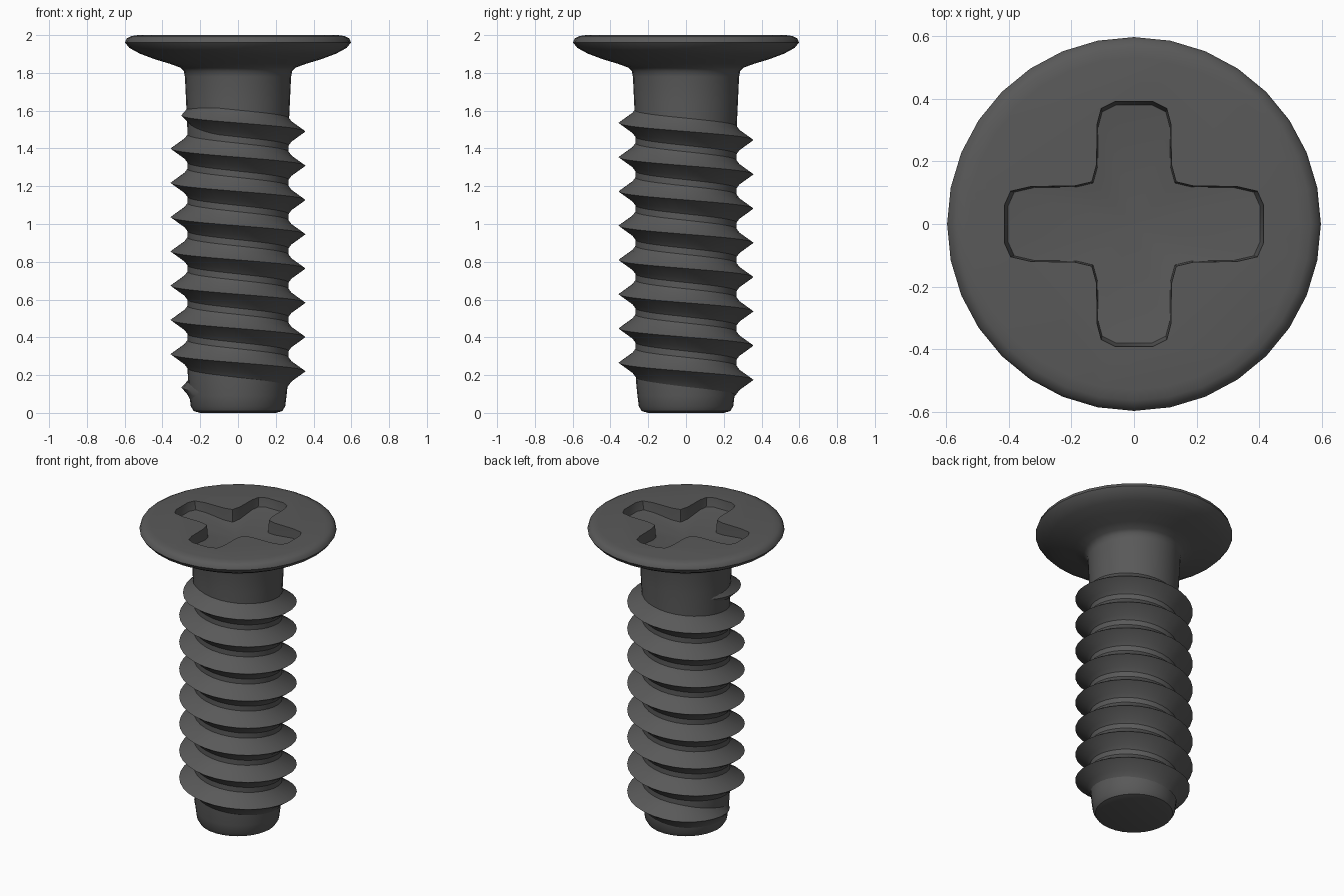
import bpy, bmesh
from math import pi, sin, cos, hypot

if "Cube" in bpy.data.objects:
    bpy.data.objects.remove(bpy.data.objects["Cube"])

N = 32  # sides around the screw
mat = bpy.data.materials.new("dark_steel")
mat.diffuse_color = (0.1, 0.1, 0.1, 1)
mat.use_nodes = True
mat.node_tree.nodes["Principled BSDF"].inputs["Base Color"].default_value = mat.diffuse_color


def make(name, bm):
    bmesh.ops.recalc_face_normals(bm, faces=bm.faces)
    me = bpy.data.meshes.new(name)
    bm.to_mesh(me)
    bm.free()
    me.materials.append(mat)
    ob = bpy.data.objects.new(name, me)
    bpy.context.collection.objects.link(ob)
    return ob


def activate(ob):
    bpy.ops.object.select_all(action='DESELECT')
    ob.select_set(True)
    bpy.context.view_layer.objects.active = ob


def bridge(bm, a, b, closed=True):
    for i in range(len(a) if closed else len(a) - 1):
        j = (i + 1) % len(a)
        bm.faces.new((a[i], a[j], b[j], b[i]))


# Shank and flat-topped head: one turned profile (radius, z)
profile = [(0.20, 0.0), (0.235, 0.01), (0.25, 0.035), (0.257, 0.09), (0.264, 0.16),
           (0.268, 0.25), (0.268, 1.5), (0.275, 1.65), (0.281, 1.78), (0.287, 1.81),
           (0.305, 1.828), (0.36, 1.848), (0.44, 1.872), (0.52, 1.902), (0.575, 1.932),
           (0.598, 1.96), (0.59, 1.982), (0.565, 1.995), (0.53, 2.0)]
bm = bmesh.new()
rings = [[bm.verts.new((r * cos(2 * pi * i / N), r * sin(2 * pi * i / N), z))
          for i in range(N)] for r, z in profile]
for a, b in zip(rings, rings[1:]):
    bridge(bm, a, b)
bm.faces.new(rings[0])
bm.faces.new(rings[-1])
body = make("head_and_shank", bm)

# Cross recess cutter: one quadrant mirrored, floor dipping to the centre
quad = [(0.415, 0.06), (0.395, 0.105), (0.33, 0.12), (0.19, 0.122), (0.135, 0.135),
        (0.12, 0.19), (0.118, 0.32), (0.105, 0.37), (0.06, 0.392)]
outline = (quad + [(-x, y) for x, y in reversed(quad)]
           + [(-x, -y) for x, y in quad] + [(x, -y) for x, y in reversed(quad)])
bm = bmesh.new()
top = [bm.verts.new((x, y, 2.1)) for x, y in outline]
rim = [bm.verts.new((x, y, 1.998)) for x, y in outline]
floor = [bm.verts.new((x * 0.97, y * 0.97, 1.895 + 0.12 * hypot(x, y))) for x, y in outline]
centre = bm.verts.new((0, 0, 1.89))
bridge(bm, top, rim)
bridge(bm, rim, floor)
bm.faces.new(top)
for i in range(len(floor)):
    bm.faces.new((floor[i], floor[(i + 1) % len(floor)], centre))
cutter = make("recess_cutter", bm)
cutter.hide_render = True

mod = body.modifiers.new("recess", 'BOOLEAN')
mod.operation = 'DIFFERENCE'
mod.solver = 'EXACT'
mod.object = cutter
activate(body)
bpy.ops.object.modifier_apply(modifier=mod.name)
bpy.data.objects.remove(cutter)

# Helical thread: sharp ridge swept down the shank, fading at both ends
pitch, first, last = 0.1814, -0.625, 7.625
section = [(0.262, 0.082), (0.286, 0.05), (0.357, 0.0), (0.286, -0.05), (0.262, -0.082)]
bm = bmesh.new()
prev = None
for k in range(int((last - first) * N) + 1):
    t = first + k / N
    fade = min(1, (t - first) / 0.3, (last - t) / 0.3)
    ang, z = 2 * pi * t, 1.49 - pitch * t
    row = []
    for r, dz in section:
        r = 0.25 + (r - 0.25) * fade
        row.append(bm.verts.new((r * cos(ang), r * sin(ang), z + dz * (0.5 + 0.5 * fade))))
    if prev:
        bridge(bm, prev, row, closed=False)
    prev = row
thread = make("thread", bm)
# Open strip: make sure it faces outwards
me = thread.data
if sum(p.normal.dot((p.center.x, p.center.y, 0)) for p in me.polygons) < 0:
    me.flip_normals()

for ob in (body, thread):
    activate(ob)
    bpy.ops.object.shade_smooth_by_angle(angle=0.75)
